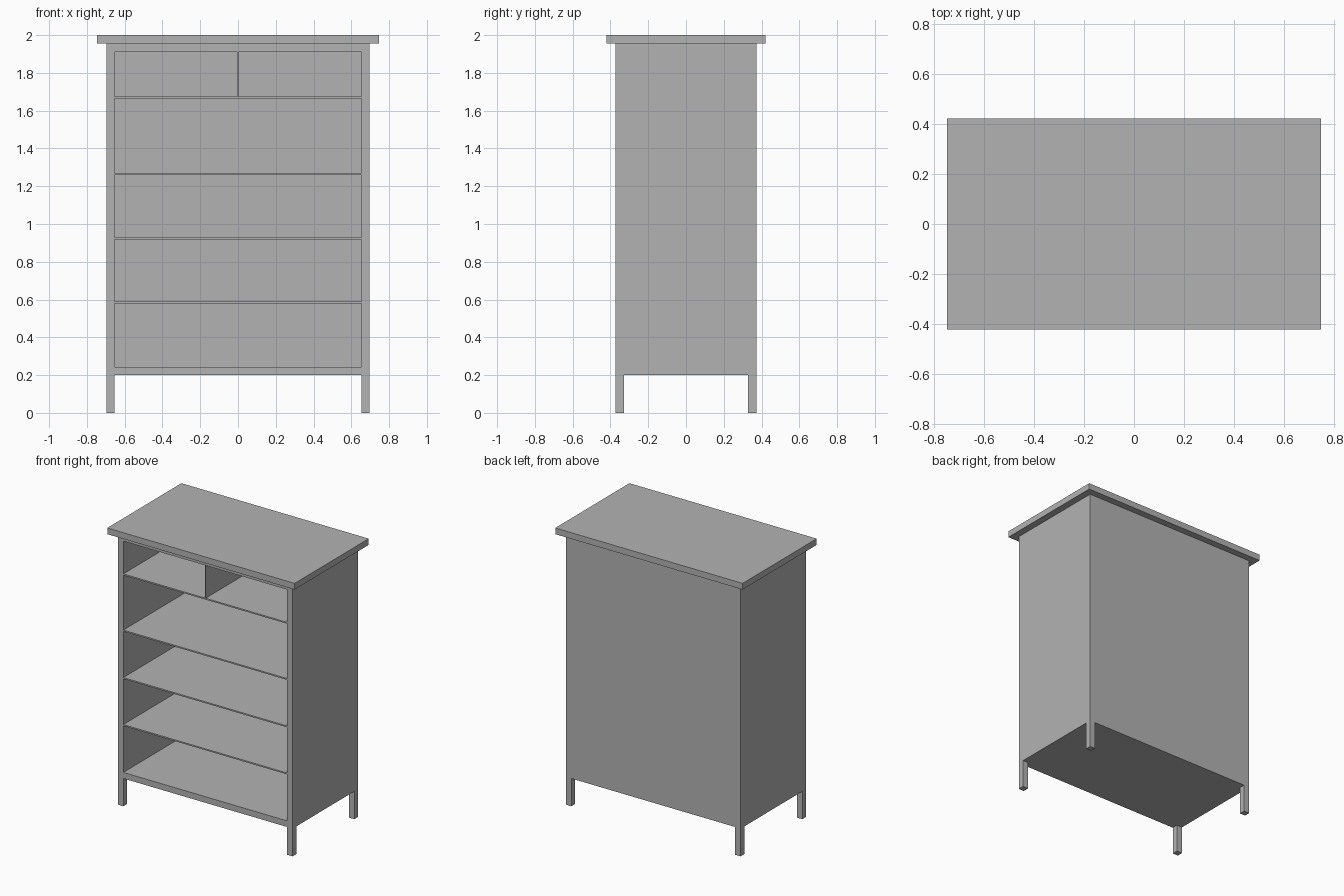
import bpy
import bmesh

cube = bpy.data.objects.get("Cube")
if cube:
    bpy.data.objects.remove(cube, do_unlink=True)

grey = bpy.data.materials.new("plain grey")
grey.use_nodes = True
colour = (0.45, 0.45, 0.45, 1)
grey.diffuse_color = colour
grey.node_tree.nodes["Principled BSDF"].inputs["Base Color"].default_value = colour

WIDTH, DEPTH = 0.697, 0.373      # half sizes of the body
BASE, TOP = 0.2, 1.955           # body underside and top
FRAME = 0.044                    # thickness of frame, walls and legs
INNER = WIDTH - FRAME
BACK = DEPTH - FRAME


def box(name, lo, hi, edit=None):
    """Axis-aligned box between two corners, with an optional bmesh edit."""
    bm = bmesh.new()
    bmesh.ops.create_cube(bm, size=1)
    for v in bm.verts:
        v.co = [(a + b) / 2 + c * (b - a) for a, b, c in zip(lo, hi, v.co)]
    if edit:
        edit(bm)
    mesh = bpy.data.meshes.new(name)
    bm.to_mesh(mesh)
    bm.free()
    mesh.materials.append(grey)
    obj = bpy.data.objects.new(name, mesh)
    bpy.context.collection.objects.link(obj)
    return obj


def hollow_front(bm):
    """Inset the front face and push it in to leave an open cabinet."""
    bm.normal_update()
    front = min(bm.faces, key=lambda f: f.calc_center_median().y)
    bmesh.ops.inset_region(bm, faces=[front], thickness=FRAME, use_even_offset=True)
    made = bmesh.ops.extrude_discrete_faces(bm, faces=[front])
    for v in made["faces"][0].verts:
        v.co.y = BACK


# Cabinet body and overhanging top
box("carcass", (-WIDTH, -DEPTH, BASE), (WIDTH, DEPTH, TOP), hollow_front)
box("top_board", (-0.747, -0.422, TOP), (0.747, 0.422, 2))

# Thin shelves between the open bays
for i, z in enumerate((0.584, 0.923, 1.265, 1.67)):
    box(f"shelf_{i + 1}", (-INNER, -DEPTH, z - 0.005), (INNER, BACK, z + 0.005))

# Upright splitting the top bay in two
box("top_divider", (-0.003, -DEPTH, 1.675), (0.003, BACK, TOP - FRAME))

# Four square legs flush with the corners
for side, sx in (("left", 1), ("right", -1)):
    for end, sy in (("front", -1), ("back", 1)):
        xs = sorted((sx * WIDTH, sx * INNER))
        ys = sorted((sy * DEPTH, sy * BACK))
        box(f"{end}_{side}_leg", (xs[0], ys[0], 0), (xs[1], ys[1], BASE))
